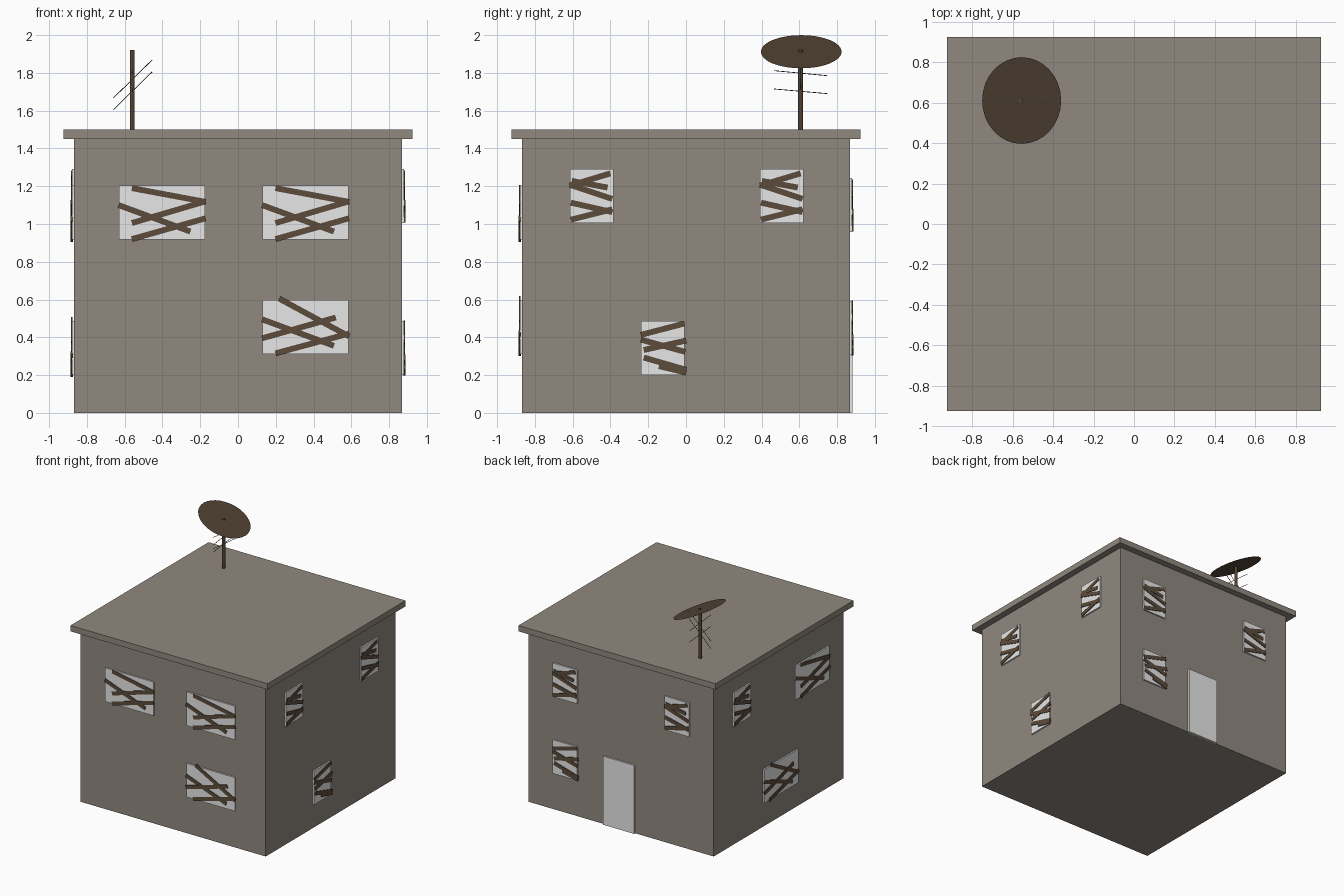
import bpy
import math
from mathutils import Matrix, Vector

default = bpy.data.objects.get("Cube")
if default:
    bpy.data.objects.remove(default)


def material(name, rgb):
    mat = bpy.data.materials.new(name)
    mat.use_nodes = True
    mat.diffuse_color = (*rgb, 1)
    mat.node_tree.nodes["Principled BSDF"].inputs["Base Color"].default_value = (*rgb, 1)
    return mat


CONCRETE = material("weathered_concrete", (0.28, 0.25, 0.215))
PALE = material("pale_grey", (0.8, 0.8, 0.8))
WOOD = material("old_wood", (0.108, 0.072, 0.045))
RUST = material("rusted_metal", (0.085, 0.056, 0.035))


def finish(name, mat):
    obj = bpy.context.object
    obj.name = obj.data.name = name
    obj.data.materials.append(mat)
    return obj


def box(name, mat, centre, size, frame=Matrix()):
    bpy.ops.mesh.primitive_cube_add(size=1)
    obj = finish(name, mat)
    obj.data.transform(frame @ Matrix.Translation(centre) @ Matrix.Diagonal((*size, 1)))
    return obj


def rod(name, mat, start, end, radius, sides):
    start, end = Vector(start), Vector(end)
    axis = end - start
    bpy.ops.mesh.primitive_cylinder_add(
        vertices=sides, radius=radius, depth=axis.length, location=(start + end) / 2)
    obj = finish(name, mat)
    obj.rotation_euler = axis.to_track_quat("Z", "Y").to_euler()
    return obj


# Walls and overhanging flat roof
HALF = 0.867
box("walls", CONCRETE, (0, 0, 0.725), (2 * HALF, 2 * HALF, 1.45))
box("roof_slab", CONCRETE, (0, 0, 1.475), (1.846, 1.846, 0.05))

# Board layouts: start and end of each plank, relative to the window centre
WIDE_HIGH = [(-.16, .13, .23, .057), (-.23, .04, .15, -.1),
             (-.16, -.055, .23, .06), (-.16, -.14, .23, -.03)]
WIDE_LOW = [(-.14, .15, .23, -.05), (-.23, .04, .15, -.1),
            (-.23, -.06, .16, .05), (-.16, -.14, .23, -.035)]
SLIM_HIGH = [(-.115, .055, .1, .12), (-.105, .08, .085, .045), (-.115, .06, .11, -.015),
             (-.11, -.035, .11, -.085), (-.11, -.125, .11, -.07)]
SLIM_LOW = [(-.115, .07, .115, .13), (-.115, .045, .12, -.02), (-.1, -.01, .125, .04),
            (-.1, -.05, .125, -.115), (-.02, -.095, .125, -.13)]


def wall_frame(turn):
    """Local x runs along the wall, local y points into it, local z is up."""
    return Matrix.Rotation(math.radians(turn), 4, "Z") @ Matrix.Translation((0, -HALF, 0))


def boarded_window(name, turn, along, height, boards):
    width = 0.455 if boards in (WIDE_HIGH, WIDE_LOW) else 0.23
    frame = wall_frame(turn) @ Matrix.Translation((along, 0, height))
    box(name + "_pane", PALE, (0, 0, 0), (width, 0.024, 0.285), frame)
    for i, (u0, v0, u1, v1) in enumerate(boards):
        tilt = Matrix.Rotation(-math.atan2(v1 - v0, u1 - u0), 4, "Y")
        middle = Matrix.Translation(((u0 + u1) / 2, -0.013, (v0 + v1) / 2))
        length = math.hypot(u1 - u0, v1 - v0)
        box(f"{name}_board_{i + 1}", WOOD, (0, 0, 0), (length, 0.008 + i * 0.001, 0.031),
            frame @ middle @ tilt)


# Windows: name, wall turn, position along the wall, height, boards
for window in [
    ("front_upper_right", 0, -0.402, 1.06, WIDE_HIGH),
    ("front_upper_left", 0, 0.358, 1.06, WIDE_HIGH),
    ("front_lower", 0, 0.358, 0.455, WIDE_LOW),
    ("left_upper_front", 90, -0.5, 1.148, SLIM_HIGH),
    ("left_upper_back", 90, 0.507, 1.148, SLIM_HIGH),
    ("left_lower", 90, -0.124, 0.343, SLIM_LOW),
    ("back_upper_left", 180, -0.52, 1.1, SLIM_HIGH),
    ("back_upper_right", 180, 0.53, 1.1, SLIM_HIGH),
    ("back_lower", 180, -0.52, 0.45, SLIM_LOW),
    ("right_upper_back", 270, -0.5, 1.148, SLIM_HIGH),
    ("right_upper_front", 270, 0.44, 1.06, WIDE_HIGH),
    ("right_lower", 270, 0.02, 0.345, WIDE_LOW),
]:
    boarded_window(*window)

# Back door
box("back_door", PALE, (-0.015, 0, 0.29), (0.29, 0.028, 0.58), wall_frame(180))

# Roof mast with thin crossing aerial rods
MX, MY = -0.56, 0.607
rod("mast", RUST, (MX, MY, 1.49), (MX, MY, 1.92), 0.013, 12)
for i, (low, high) in enumerate([(1.605, 1.805), (1.667, 1.868)]):
    rod(f"slanted_aerial_{i + 1}", RUST, (-0.66, MY, low), (-0.455, MY, high), 0.002, 6)
for i, (near, far) in enumerate([(1.715, 1.69), (1.812, 1.785)]):
    rod(f"cross_aerial_{i + 1}", RUST, (MX, 0.465, near), (MX, 0.75, far), 0.002, 6)

# Flat tilted dish
bpy.ops.mesh.primitive_circle_add(
    vertices=32, radius=0.214, fill_type="NGON", location=(-0.555, 0.61, 1.912),
    rotation=(0, math.radians(24.2), 0))
finish("dish", RUST)
